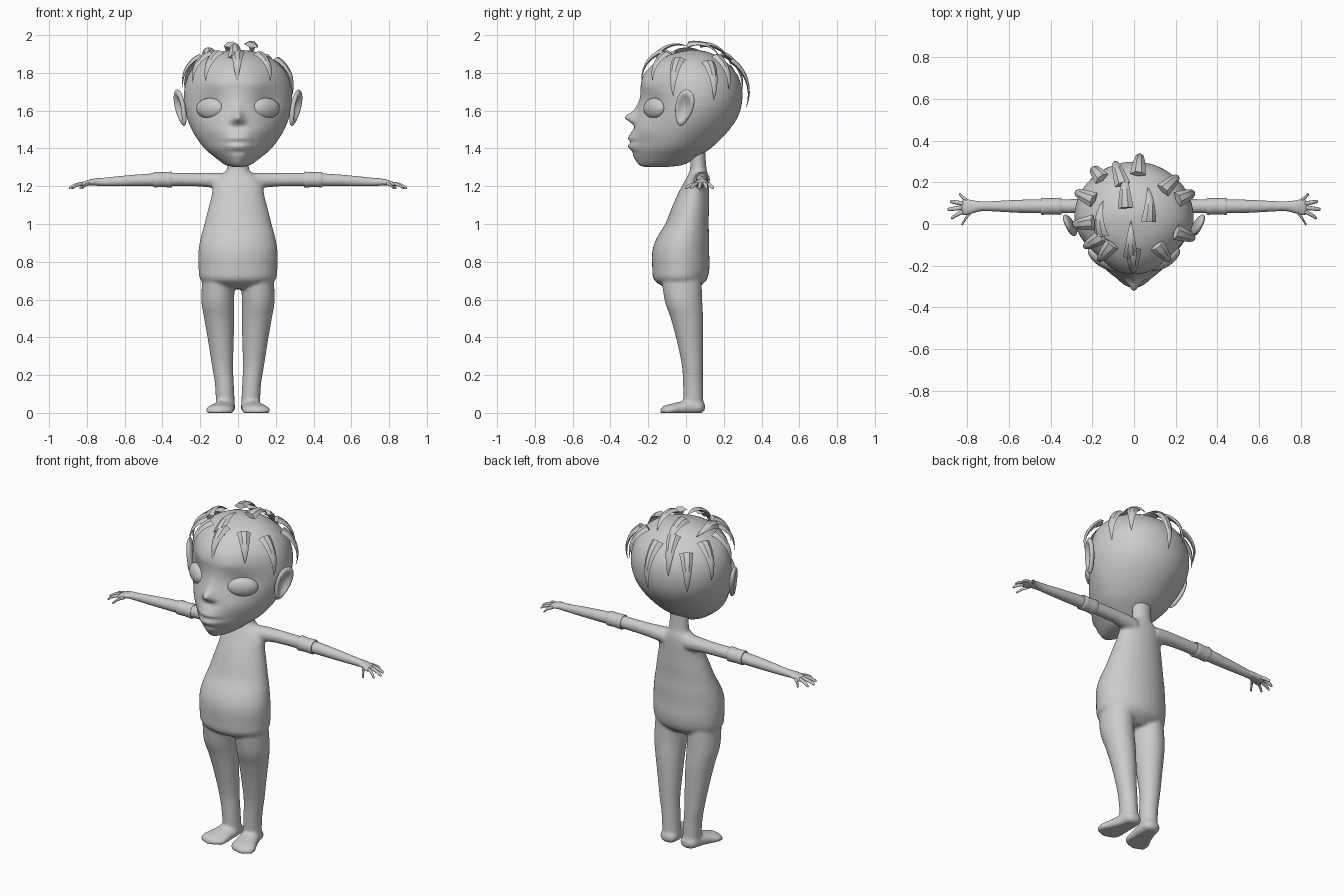
import bpy, bmesh, math
from mathutils import Vector, Matrix

if bpy.data.objects.get("Cube"):
    bpy.data.objects.remove(bpy.data.objects["Cube"])

grey = bpy.data.materials.new("plain_grey")
grey.use_nodes = True
grey.diffuse_color = (0.6, 0.6, 0.6, 1)
grey.node_tree.nodes["Principled BSDF"].inputs["Base Color"].default_value = (0.6, 0.6, 0.6, 1)


def finish(name, bm, angle=180):
    bmesh.ops.recalc_face_normals(bm, faces=bm.faces)
    mesh = bpy.data.meshes.new(name)
    bm.to_mesh(mesh)
    bm.free()
    mesh.materials.append(grey)
    ob = bpy.data.objects.new(name, mesh)
    bpy.context.collection.objects.link(ob)
    bpy.ops.object.select_all(action="DESELECT")
    ob.select_set(True)
    bpy.context.view_layer.objects.active = ob
    bpy.ops.object.shade_smooth_by_angle(angle=math.radians(angle))
    return ob


def resample(rows, steps):
    """Smooth Catmull-Rom interpolation between table rows."""
    out = []
    for i in range(len(rows) - 1):
        p0, p1, p2, p3 = (rows[max(0, min(len(rows) - 1, i + k))] for k in (-1, 0, 1, 2))
        for j in range(steps):
            t = j / steps
            out.append([b + t / 2 * (c - a + t * (2 * a - 5 * b + 4 * c - d + t * (3 * (b - c) + d - a)))
                        for a, b, c, d in zip(p0, p1, p2, p3)])
    return out + [list(rows[-1])]


def skin(bm, rings):
    """Bridge vertex rings and cap both ends."""
    loops = [[bm.verts.new(p) for p in ring] for ring in rings]
    n = len(loops[0])
    for lo, hi in zip(loops, loops[1:]):
        for i in range(n):
            bm.faces.new((lo[i], lo[(i + 1) % n], hi[(i + 1) % n], hi[i]))
    bm.faces.new(loops[0][::-1])
    bm.faces.new(loops[-1])


def tube(bm, rows, axis, side=1, sides=32, steps=4):
    """Rows are x, y, z, then the two half sizes across the axis."""
    u, v = {"x": ((0, 1, 0), (0, 0, 1)), "y": ((1, 0, 0), (0, 0, 1)), "z": ((1, 0, 0), (0, 1, 0))}[axis]
    rings = []
    for x, y, z, a, b in resample(rows, steps):
        angles = [2 * math.pi * i / sides for i in range(sides)]
        rings.append([Vector((side * x, y, z)) + Vector(u) * a * math.cos(t) + Vector(v) * b * math.sin(t)
                      for t in angles])
    skin(bm, rings)


def ball(bm, centre, radii, rot=Matrix()):
    m = Matrix.Translation(centre) @ rot @ Matrix.Diagonal((*radii, 1))
    return bmesh.ops.create_uvsphere(bm, u_segments=32, v_segments=20, radius=1, matrix=m)["verts"]


# Body: torso, legs, feet and arms fused into one skin
TORSO = [(0, -.02, .655, .1, .07), (0, -.03, .7, .195, .137), (0, -.027, .77, .209, .152),
         (0, -.028, .86, .209, .15), (0, -.015, .93, .197, .138), (0, .005, 1.0, .178, .115),
         (0, .022, 1.08, .158, .1), (0, .037, 1.15, .14, .085), (0, .05, 1.2, .133, .072),
         (0, .06, 1.24, .115, .06), (0, .065, 1.27, .075, .05), (0, .065, 1.3, .058, .043),
         (0, .06, 1.42, .055, .04)]
LEG = [(.1, -.03, .78, .085, .11), (.107, -.014, .6, .087, .1), (.1, .005, .5, .079, .086),
       (.091, .02, .39, .069, .071), (.082, .034, .25, .056, .056), (.072, .037, .15, .05, .053),
       (.066, .04, .03, .05, .052)]
FOOT = [(.065, .1, .03, .02, .015), (.066, .08, .03, .048, .035), (.07, .03, .03, .054, .045),
        (.082, -.03, .022, .064, .038), (.095, -.08, .014, .075, .034), (.1, -.115, .01, .064, .028),
        (.1, -.135, .008, .025, .012)]
ARM = [(.07, .07, 1.225, .05, .045), (.14, .08, 1.232, .042, .04), (.22, .085, 1.235, .036, .036),
       (.35, .085, 1.236, .034, .035), (.46, .085, 1.234, .034, .034), (.6, .085, 1.228, .03, .029),
       (.72, .085, 1.222, .024, .023), (.77, .083, 1.222, .033, .018), (.81, .08, 1.214, .042, .014),
       (.835, .08, 1.207, .036, .01)]
bm = bmesh.new()
tube(bm, TORSO, "z")
for s in (1, -1):
    tube(bm, LEG, "z", s)
    tube(bm, FOOT, "y", s)
    tube(bm, ARM, "x", s)
for v in bm.verts:
    v.co.z = max(v.co.z, 0)
body = finish("body", bm)
fuse = body.modifiers.new("fuse", "REMESH")
fuse.mode, fuse.voxel_size, fuse.use_smooth_shade = "VOXEL", .009, True
relax = body.modifiers.new("relax", "SMOOTH")
relax.factor, relax.iterations = .5, 5

# Rolled cuffs and fingers
CUFF = [(.35, .085, 1.235, .035, .036), (.353, .085, 1.235, .041, .042), (.4, .085, 1.235, .039, .039),
        (.442, .085, 1.235, .041, .041), (.447, .085, 1.235, .034, .034)]
FINGERS = [(.80, .112, .84, .14), (.82, .098, .882, .108), (.825, .078, .895, .07),
           (.82, .06, .878, .03), (.785, .055, .828, .002)]
for s, label in ((1, "left"), (-1, "right")):
    bm = bmesh.new()
    tube(bm, CUFF, "x", s, steps=2)
    finish(label + "_cuff", bm, 40)
    bm = bmesh.new()
    for x0, y0, x1, y1 in FINGERS:
        mid = ((x0 + x1) / 2, (y0 + y1) / 2)
        tube(bm, [(x0, y0, 1.214, .011, .01), (*mid, 1.207, .01, .009),
                  (x1 - .006, y1, 1.193, .008, .007), (x1, y1, 1.189, .003, .003)], "x", s, 10, 3)
    finish(label + "_fingers", bm)

# Head: z, half width, front, back
HEAD = [(1.302, .03, -.22, -.1), (1.315, .08, -.25, -.01), (1.36, .142, -.28, .07), (1.4, .187, -.298, .13),
        (1.45, .222, -.3, .185), (1.5, .248, -.29, .23), (1.55, .267, -.275, .265), (1.6, .28, -.258, .287),
        (1.65, .286, -.245, .297), (1.7, .285, -.24, .298), (1.75, .276, -.237, .289),
        (1.8, .255, -.218, .265), (1.85, .213, -.168, .22), (1.89, .153, -.1, .165),
        (1.912, .09, -.03, .11), (1.921, .025, .02, .06)]
# Face relief: x, z, spread x, spread z, push forward
RELIEF = [(0, 1.565, .026, .026, .05), (0, 1.61, .02, .04, .012), (.03, 1.548, .014, .014, .012),
          (.15, 1.64, .06, .05, -.018), (.13, 1.5, .05, .04, .008), (0, 1.51, .05, .02, -.014),
          (0, 1.455, .06, .012, .008), (0, 1.432, .08, .008, -.008), (0, 1.412, .05, .013, .008),
          (0, 1.38, .06, .012, -.008), (.1, 1.74, .06, .04, .008)]
bm = bmesh.new()
tube(bm, [(0, (f + b) / 2, z, w, (b - f) / 2) for z, w, f, b in HEAD], "z", 1, 96, 5)
for v in bm.verts:
    f = max(0, min(1, (.02 - v.co.y) / .28))
    v.co.x *= 1 - .33 * f ** 1.5
    if v.co.y < -.03:
        x, z = abs(v.co.x), v.co.z
        v.co.y -= sum(p * math.exp(-((x - cx) / sx) ** 2 - ((z - cz) / sz) ** 2)
                      for cx, cz, sx, sz, p in RELIEF)
finish("head", bm)

# Closed eyelids and ears
for s, label in ((1, "left"), (-1, "right")):
    bm = bmesh.new()
    ball(bm, (s * .148, -.168, 1.612), (.085, .038, .055), Matrix.Rotation(s * .6, 4, "Z"))
    finish(label + "_eyelid", bm)
    bm = bmesh.new()
    for v in ball(bm, (0, 0, 0), (.022, .05, .1)):
        y, z = v.co.y / .05, v.co.z / .1
        v.co.y *= 1 + .25 * z
        if v.co.x > 0:
            v.co.x -= .03 * max(0, 1 - (y * y + z * z) / .6)
    turn = Matrix.Rotation(-.4, 4, "Z") @ Matrix.Rotation(.12, 4, "Y") @ Matrix.Rotation(-.3, 4, "X")
    bm.transform(Matrix.Diagonal((s, 1, 1, 1)) @ Matrix.Translation((.305, -.01, 1.615)) @ turn)
    finish(label + "_ear", bm)

# Hair: curved, flattened horns floating just over the scalp
CENTRE, RADII = Vector((0, .03, 1.635)), Vector((.285, .27, .285))


def horn(name, start, end):
    rings = []
    steps = 7
    for i in range(steps + 1):
        t = i / steps
        d = start.slerp(end, t)
        across = d.cross(end - start).normalized()
        lift = 1.07 + .28 * t * (1 - t) + .04 * (1 - t)
        p = CENTRE + Vector(a * b for a, b in zip(d, RADII)) * lift
        w, h = .037 * (1 - t) ** .8 + .001, .018 * (1 - t) + .001
        rings.append([p + across * w, p + across * w * .4 + d * h, p - across * w * .4 + d * h,
                      p - across * w, p - d * h * .6])
    bm = bmesh.new()
    skin(bm, rings)
    finish(name, bm, 35)


def direction(azimuth, elevation):
    a, e = math.radians(azimuth), math.radians(elevation)
    return Vector((math.cos(a) * math.cos(e), math.sin(a) * math.cos(e), math.sin(e)))


# Hanging locks: azimuth, top elevation, tip elevation
LOCKS = [(-20, 48, 8), (24, 44, 4), (45, 52, 14), (85, 46, -4), (108, 56, 14), (128, 38, -2),
         (155, 48, 8), (187, 52, 16), (212, 56, 22), (232, 58, 24), (269, 60, 24), (-52, 56, 24)]
for i, (az, top, tip) in enumerate(LOCKS):
    horn(f"hanging_lock_{i + 1}", direction(az, top), direction(az, tip))

# Crown locks sweep backwards from these spots
for i, (x, y) in enumerate([(-.015, -.17), (-.155, -.06), (-.04, .08), (.07, .01)]):
    ends = []
    for back in (0, .18):
        fx, fy = x / .32, (y + back - .03) / .32
        ends.append(Vector((fx, fy, math.sqrt(1 - fx * fx - fy * fy))))
    horn(f"crown_lock_{i + 1}", *ends)
